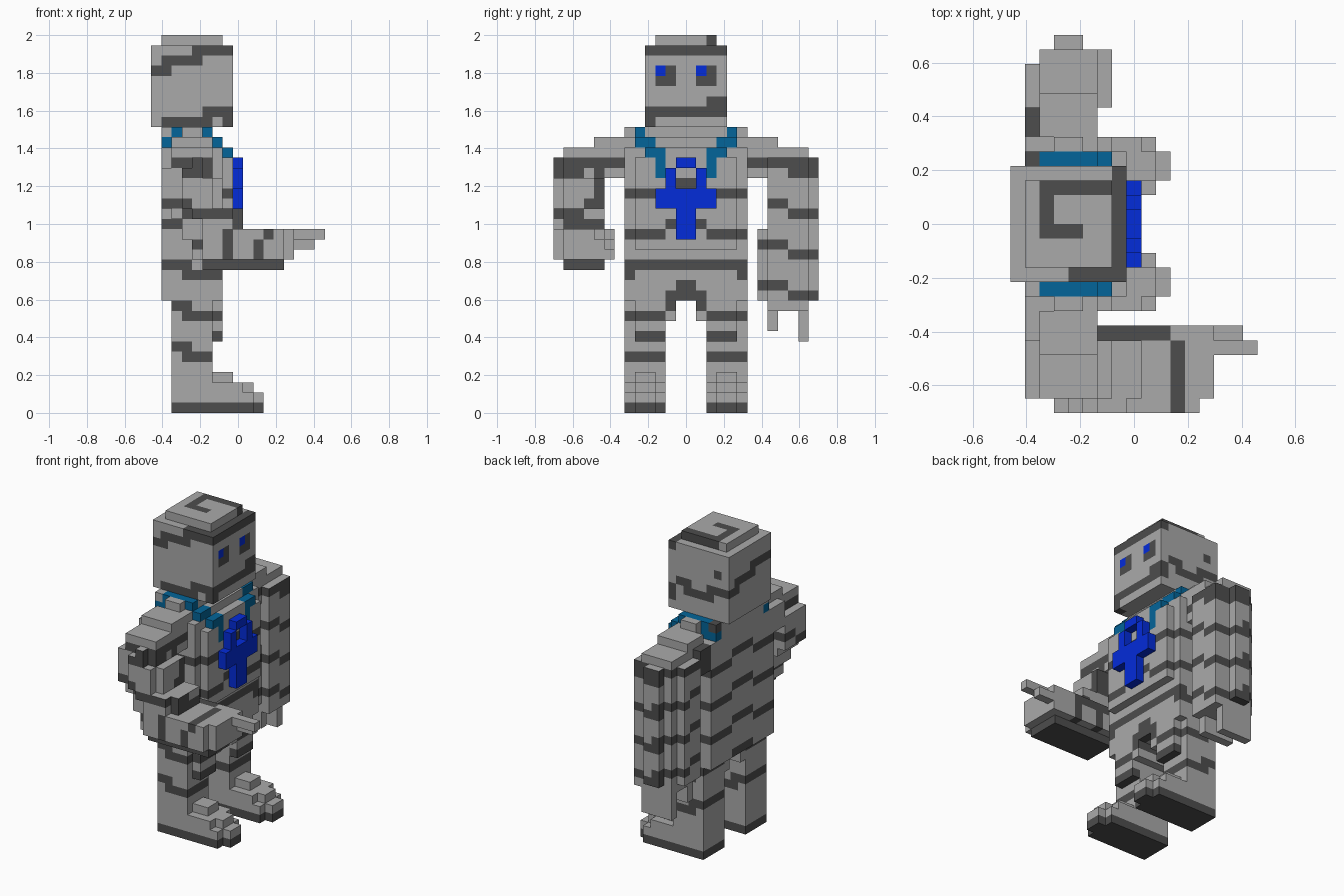
import bpy
import bmesh
from mathutils import Vector

if "Cube" in bpy.data.objects:
    bpy.data.objects.remove(bpy.data.objects["Cube"], do_unlink=True)

UNIT = 2 / 37                      # edge of one block
CENTRE = Vector((8.5, 13, 0))      # middle of the block grid
WIDTH = 26                         # grid size across the shoulders
GREY, DARK, BLUE, TEAL = range(4)


def make_material(name, colour):
    mat = bpy.data.materials.new(name)
    mat.use_nodes = True
    mat.diffuse_color = (*colour, 1)
    shader = mat.node_tree.nodes["Principled BSDF"]
    shader.inputs["Base Color"].default_value = (*colour, 1)
    shader.inputs["Roughness"].default_value = 0.9
    return mat


MATERIALS = [
    make_material("stone grey", (0.4, 0.4, 0.4)),
    make_material("dark grey", (0.075, 0.075, 0.075)),
    make_material("bright blue", (0.001, 0.025, 0.7)),
    make_material("teal", (0.001, 0.13, 0.32)),
]

parts = {}       # part name -> {block: colour}


def cells(x0, x1, y0, y1, z0, z1):
    return [(x, y, z) for x in range(x0, x1)
            for y in range(y0, y1) for z in range(z0, z1)]


def fill(part, *box, colour=GREY):
    """Add a box of blocks to a part."""
    blocks = parts.setdefault(part, {})
    for cell in cells(*box):
        blocks[cell] = colour


def paint(part, *box, colour=DARK):
    """Recolour the blocks of a part that lie in a box."""
    blocks = parts[part]
    for cell in cells(*box):
        if cell in blocks:
            blocks[cell] = colour


def keep(*box):
    return box


def flip(x0, x1, y0, y1, z0, z1):
    return x0, x1, WIDTH - y1, WIDTH - y0, z0, z1


def stripe(part, phase):
    """Stepped bands that wrap around a part, overlapping at each step."""
    def banded(x, y, z):
        step = int(x > 3) - ((y + 1) // 4) % 2
        return (z + step) % 4 == phase

    for x, y, z in parts[part]:
        if banded(x, y, z) or banded(x + 1, y, z):
            parts[part][x, y, z] = DARK


# Head with a raised cap
fill("head", 0, 8, 9, 17, 28, 36)
fill("cap", 1, 7, 10, 16, 36, 37)
# Spiral on the cap
paint("cap", 2, 7, 15, 16, 36, 37)
paint("cap", 2, 3, 12, 16, 36, 37)
paint("cap", 2, 5, 12, 13, 36, 37)
# Brow band, stepping down to the back of the head
paint("head", 7, 8, 9, 17, 35, 36)
paint("head", 4, 8, 9, 10, 35, 36)
paint("head", 1, 5, 9, 10, 34, 35)
paint("head", 0, 2, 9, 10, 33, 34)
for row in range(3):
    start = 9 + row * 3
    paint("head", 0, 1, start, min(start + 4, 17), 33 - row, 34 - row)
# Side band and ear dot
paint("head", 0, 3, 16, 17, 31, 32)
paint("head", 2, 6, 16, 17, 30, 31)
paint("head", 5, 7, 16, 17, 31, 32)
paint("head", 1, 2, 16, 17, 33, 34)
# Mouth band
paint("head", 7, 8, 9, 17, 29, 30)
paint("head", 7, 8, 15, 17, 30, 31)
paint("head", 5, 8, 9, 10, 29, 30)
paint("head", 1, 6, 9, 10, 28, 29)
paint("head", 7, 8, 9, 10, 28, 29)
# Eyes
for y in (10, 14):
    paint("head", 7, 8, y, y + 2, 32, 34)
    paint("head", 7, 8, y, y + 1, 33, 34, colour=BLUE)

# Torso, chest and neck
fill("torso", 1, 7, 7, 19, 11, 26)
fill("torso", 1, 7, 8, 18, 26, 27)
fill("torso", 2, 6, 8, 18, 27, 28)
fill("torso", 7, 8, 8, 18, 16, 25)
fill("torso", 7, 8, 9, 17, 25, 26)
stripe("torso", 2)
paint("torso", 1, 8, 7, 19, 25, 28, colour=GREY)
# Belt and dark arch between the legs
paint("torso", 6, 7, 8, 18, 11, 14, colour=GREY)
paint("torso", 6, 7, 7, 19, 14, 15)
paint("torso", 6, 7, 11, 15, 11, 12)
paint("torso", 6, 7, 12, 14, 12, 13)

# Collar straps over both shoulders
STRAP = [(2, 6, 8, 9, 27, 28), (1, 7, 8, 9, 26, 27), (6, 7, 9, 10, 26, 27),
         (7, 8, 9, 10, 25, 26), (7, 8, 10, 11, 23, 26)]
for box in STRAP:
    paint("torso", *box, colour=TEAL)
    paint("torso", *flip(*box), colour=TEAL)
# Raised back of the collar
fill("torso", 1, 2, 8, 17, 27, 28)
fill("torso", 1, 2, 17, 18, 27, 28, colour=DARK)

# Looped cross on the chest
fill("chest_cross", 8, 9, 12, 14, 17, 20, colour=BLUE)
fill("chest_cross", 8, 9, 10, 16, 20, 22, colour=BLUE)
fill("chest_cross", 8, 9, 12, 14, 24, 25, colour=BLUE)
for y in (11, 14):
    fill("chest_cross", 8, 9, y, y + 1, 22, 24, colour=BLUE)
paint("torso", 7, 8, 12, 14, 22, 23)

# Legs and stepped feet
LEG = [(2, 6, 7, 11, 1, 11), (6, 7, 8, 11, 7, 11), (2, 7, 11, 12, 9, 11)]
FOOT = [(6, 10, 7, 11, 1, 2), (10, 11, 8, 10, 1, 2),
        (6, 10, 8, 10, 2, 3), (6, 9, 7, 11, 2, 3), (6, 8, 8, 10, 3, 4)]
SOLE = [(2, 10, 7, 11, 0, 1), (10, 11, 8, 10, 0, 1)]
for side, place in (("right", keep), ("left", flip)):
    leg, foot = side + "_leg", side + "_foot"
    for box in LEG:
        fill(leg, *place(*box))
    stripe(leg, 2)
    paint(leg, *place(2, 7, 7, 11, 1, 4), colour=GREY)
    paint(leg, *place(6, 7, 8, 11, 7, 8))
    for box in FOOT:
        fill(foot, *place(*box))
    for box in SOLE:
        fill(foot, *place(*box), colour=DARK)

# Shoulders, alike on both sides
SHOULDER = [(1, 6, 5, 7, 23, 26), (2, 6, 4, 7, 26, 27),
            (3, 5, 7, 8, 27, 28), (3, 6, 7, 8, 26, 27), (2, 6, 1, 5, 25, 26)]
for side, place in (("right", keep), ("left", flip)):
    shoulder = side + "_shoulder"
    for box in SHOULDER:
        fill(shoulder, *place(*box))
    paint(shoulder, *place(5, 6, 5, 7, 24, 25))
paint("left_shoulder", 1, 2, 19, 21, 23, 26)

# Left arm hanging down, with two fingers
fill("left_arm", 2, 7, 21, 25, 11, 25)
fill("left_arm", 1, 6, 21, 24, 11, 25)
fill("left_arm", 3, 5, 25, 26, 11, 25)
fill("left_arm", 2, 6, 20, 21, 11, 18)
fill("left_hand", 2, 7, 21, 25, 10, 11)
fill("left_hand", 2, 6, 21, 22, 8, 10)
fill("left_hand", 2, 6, 24, 25, 7, 10)

# Right upper arm, slanting forward to the elbow
for back, front, low, high in ((2, 6, 24, 25), (1, 6, 23, 24), (1, 7, 20, 23),
                               (2, 9, 19, 20), (3, 9, 18, 19)):
    fill("right_arm", back, front, 1, 5, low, high)
    fill("right_arm", back + 2, front - 1, 0, 1, low, high)

# Arm stripes and dark shoulder bands
for arm in ("left_arm", "right_arm"):
    stripe(arm, 0)
    paint(arm, 1, 7, 0, WIDTH, 24, 25)
paint("right_arm", 5, 7, 4, 5, 20, 24)
paint("right_arm", 8, 9, 1, 5, 18, 19)

# Right forearm reaching forward
for back, low in ((3, 17), (4, 16), (4, 15)):
    fill("right_forearm", back, 13, 1, 6, low, low + 1)
fill("right_forearm", 5, 13, 0, 1, 15, 18)
fill("right_forearm", 5, 13, 1, 5, 14, 15, colour=DARK)
paint("right_forearm", 4, 5, 1, 6, 16, 17)
paint("right_forearm", 7, 8, 0, 6, 15, 18)
paint("right_forearm", 6, 9, 5, 6, 17, 18)
paint("right_forearm", 9, 11, 5, 6, 17, 18)
paint("right_forearm", 10, 11, 0, 6, 15, 17)
paint("right_forearm", 11, 12, 0, 5, 17, 18)
# Right hand with pointing fingers
fill("right_hand", 13, 14, 1, 6, 15, 18)
fill("right_hand", 14, 16, 5, 6, 16, 17)
fill("right_hand", 14, 17, 4, 5, 17, 18)

# Turn the blocks into meshes, keeping only outside faces
solid = {cell for blocks in parts.values() for cell in blocks}
for name, blocks in parts.items():
    bm = bmesh.new()
    corners = {}

    def corner(point):
        key = tuple(round(v) for v in point)
        if key not in corners:
            corners[key] = bm.verts.new((Vector(key) - CENTRE) * UNIT)
        return corners[key]

    for cell, colour in blocks.items():
        for axis in range(3):
            u, v = Vector(), Vector()
            u[(axis + 1) % 3] = v[(axis + 2) % 3] = 1
            for side in (0, 1):
                offset = Vector()
                offset[axis] = side
                beside = list(cell)
                beside[axis] += 2 * side - 1
                if tuple(beside) in solid:
                    continue
                base = Vector(cell) + offset
                loop = [base, base + u, base + u + v, base + v]
                if not side:
                    loop.reverse()
                face = bm.faces.new([corner(p) for p in loop])
                # Upper faces of the arms stay plain
                plain = name.endswith("_arm") and axis == 2 and side
                face.material_index = GREY if plain else colour
    mesh = bpy.data.meshes.new(name)
    bm.to_mesh(mesh)
    bm.free()
    for mat in MATERIALS:
        mesh.materials.append(mat)
    bpy.context.collection.objects.link(bpy.data.objects.new(name, mesh))
